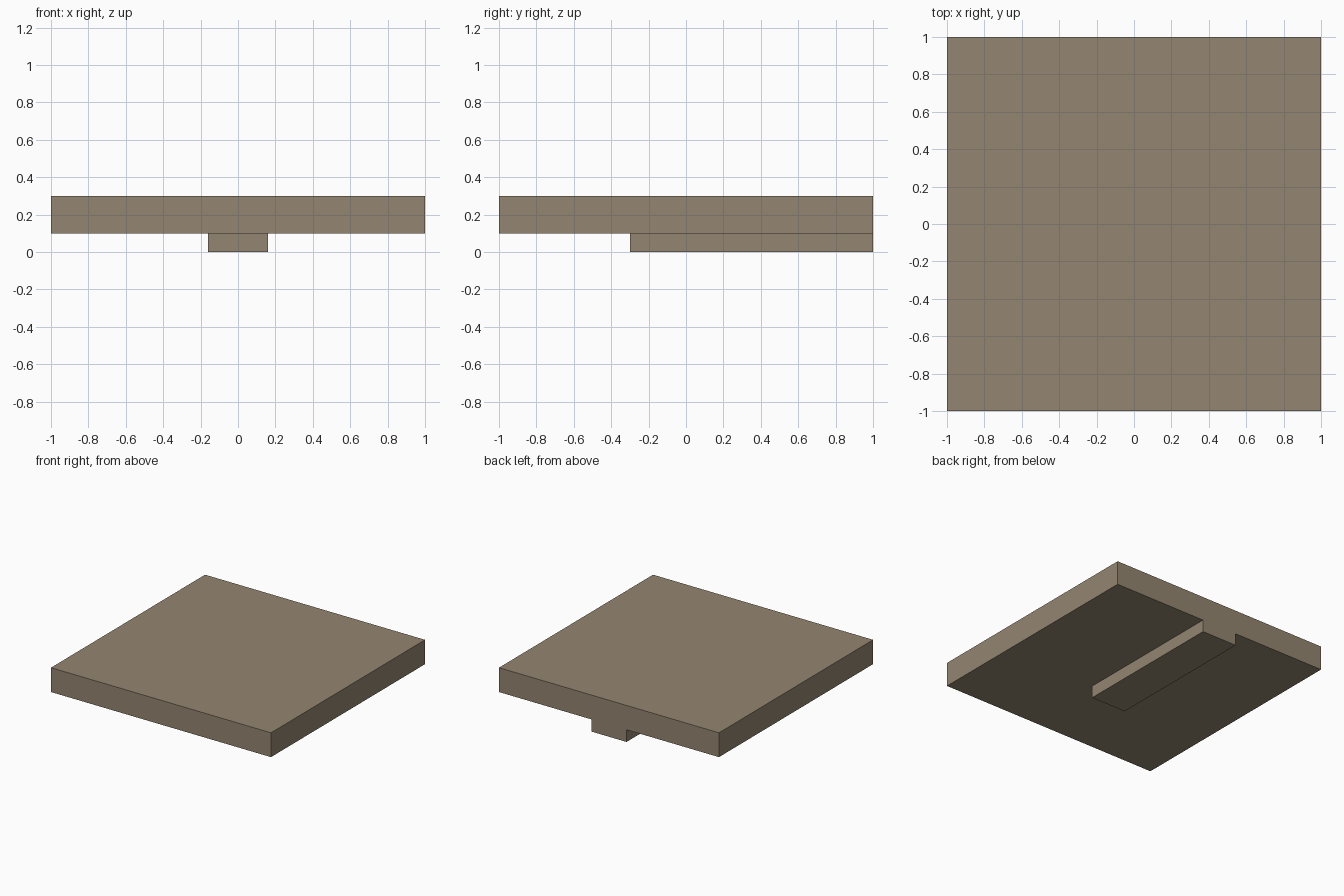
import bpy

if "Cube" in bpy.data.objects:
    bpy.data.objects.remove(bpy.data.objects["Cube"])

stone = bpy.data.materials.new("warm_taupe")
stone.diffuse_color = (0.296, 0.235, 0.165, 1.0)
stone.use_nodes = True
stone.node_tree.nodes["Principled BSDF"].inputs["Base Color"].default_value = stone.diffuse_color


def box(name, lo, hi):
    """Axis-aligned box between two corners."""
    centre = [(a + b) / 2 for a, b in zip(lo, hi)]
    bpy.ops.mesh.primitive_cube_add(size=1, location=centre)
    obj = bpy.context.object
    obj.name = name
    obj.scale = [b - a for a, b in zip(lo, hi)]
    bpy.ops.object.transform_apply(location=True, rotation=False, scale=True)
    obj.data.materials.append(stone)
    return obj


# Rib under the slab, flush with the back edge
rib = box("underside_rib", (-0.16, -0.3, 0.0), (0.16, 1.0, 0.1))

# Square slab, fused with the rib into one solid
slab = box("slab", (-1.0, -1.0, 0.1), (1.0, 1.0, 0.3))
union = slab.modifiers.new("fuse_rib", "BOOLEAN")
union.operation = "UNION"
union.solver = "EXACT"
union.object = rib
bpy.ops.object.modifier_apply(modifier=union.name)
bpy.data.objects.remove(rib, do_unlink=True)
